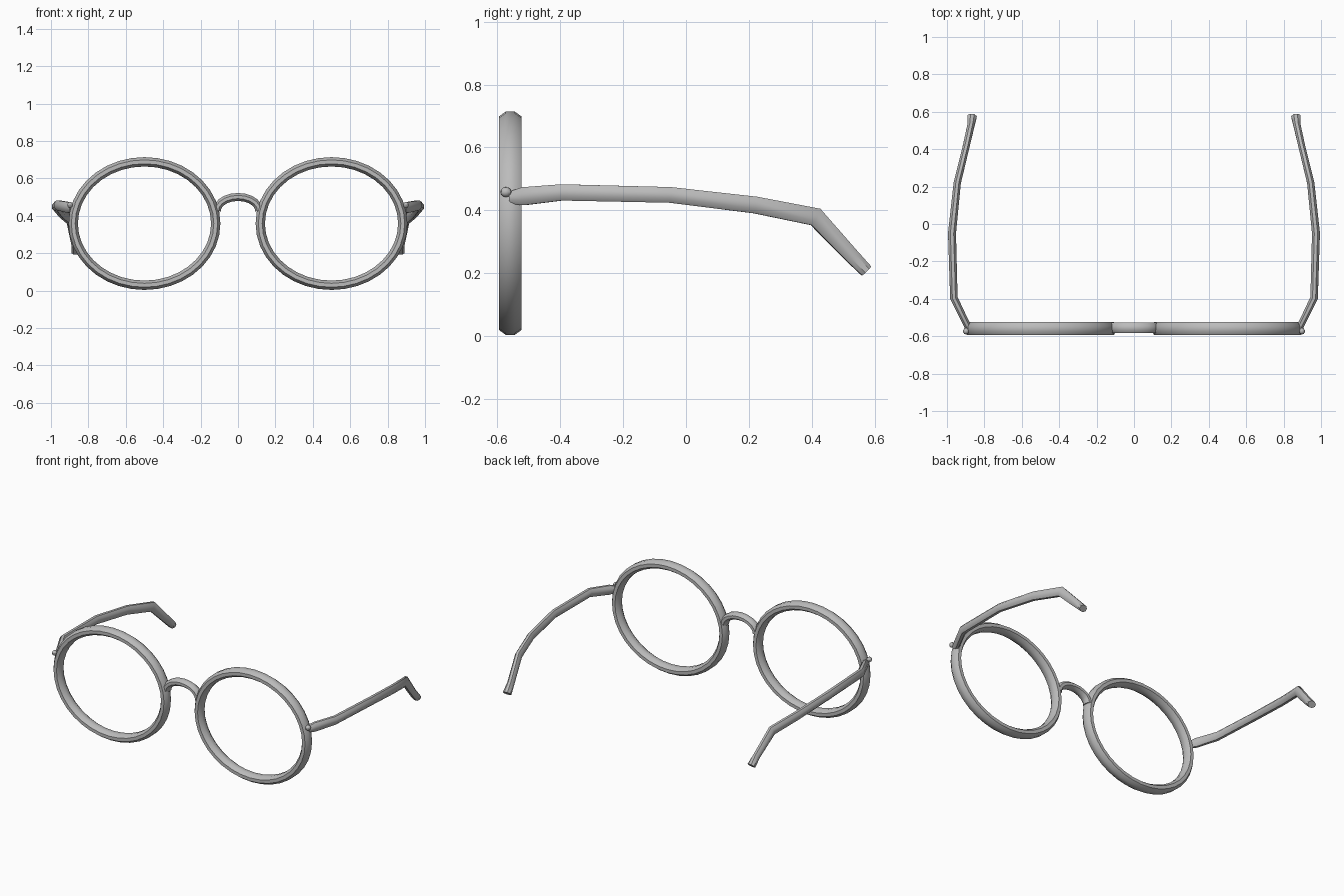
import bpy
import bmesh
from math import cos, sin, pi, radians
from mathutils import Vector

cube = bpy.data.objects.get("Cube")
if cube:
    bpy.data.objects.remove(cube)

GREY = (0.5, 0.5, 0.5, 1)
mat = bpy.data.materials.new("light grey frame")
mat.use_nodes = True
mat.diffuse_color = GREY
mat.node_tree.nodes["Principled BSDF"].inputs["Base Color"].default_value = GREY


def finish(name, bm, angle=35):
    bmesh.ops.recalc_face_normals(bm, faces=bm.faces)
    mesh = bpy.data.meshes.new(name)
    bm.to_mesh(mesh)
    bm.free()
    mesh.materials.append(mat)
    obj = bpy.data.objects.new(name, mesh)
    bpy.context.collection.objects.link(obj)
    bpy.ops.object.select_all(action="DESELECT")
    obj.select_set(True)
    bpy.context.view_layer.objects.active = obj
    bpy.ops.object.shade_smooth_by_angle(angle=radians(angle))
    return obj


def sweep(name, path, radii, axis, sides=8, closed=False, angle=35):
    """Tube along path; radii are (along axis, across axis) per point."""
    bm = bmesh.new()
    pts = [Vector(p) for p in path]
    n = len(pts)
    rings = []
    for i, p in enumerate(pts):
        before = pts[i - 1] if closed or i else p
        after = pts[(i + 1) % n] if closed or i < n - 1 else p
        d_in, d_out = (p - before).normalized(), (after - p).normalized()
        tangent = (d_in + d_out).normalized()
        across = tangent.cross(Vector(axis)).normalized()
        along = across.cross(tangent)
        ra, rb = radii[i]
        angles = [2 * pi * (k + 0.5) / sides for k in range(sides)]
        rings.append([bm.verts.new(p + along * ra * cos(a) + across * rb * sin(a)) for a in angles])
    for i in range(n if closed else n - 1):
        r, s = rings[i], rings[(i + 1) % n]
        for k in range(sides):
            j = (k + 1) % sides
            bm.faces.new((r[k], r[j], s[j], s[k]))
    if not closed:
        bm.faces.new(rings[0])
        bm.faces.new(rings[-1])
    return finish(name, bm, angle)


# Temple arm: position, then half height and half width
ARM = [
    ((0.885, -0.555, 0.44), (0.022, 0.020)),
    ((0.905, -0.515, 0.445), (0.031, 0.020)),
    ((0.963, -0.395, 0.457), (0.028, 0.022)),
    ((0.973, -0.05, 0.449), (0.027, 0.023)),
    ((0.945, 0.22, 0.417), (0.029, 0.021)),
    ((0.898, 0.412, 0.379), (0.032, 0.020)),
    ((0.871, 0.53, 0.252), (0.025, 0.021)),
    ((0.866, 0.574, 0.207), (0.022, 0.027)),
]
STEPS = 36

for side, label in ((1, "left"), (-1, "right")):
    # Oval rim
    ring = [2 * pi * i / STEPS for i in range(STEPS)]
    sweep(label + "_rim",
          [(side * 0.5 + 0.381 * cos(a), -0.559, 0.359 + 0.33 * sin(a)) for a in ring],
          [(0.038, 0.027)] * STEPS, (0, 1, 0), closed=True, angle=50)

    # Temple arm with bent ear tip
    sweep(label + "_temple", [(side * p[0], p[1], p[2]) for p, r in ARM],
          [r for p, r in ARM], (0, 0, 1), angle=40)

    # Hinge bead on the rim
    bm = bmesh.new()
    bmesh.ops.create_uvsphere(bm, u_segments=10, v_segments=6, radius=0.016)
    for v in bm.verts:
        v.co = Vector((side * 0.898 + v.co.x, -0.573 + v.co.y * 1.1, 0.458 + v.co.z))
    finish(label + "_hinge", bm)

# Arched nose bridge
arch = [pi * i / 10 for i in range(11)]
sweep("bridge",
      [(0.113 * cos(a), -0.555, 0.428 + 0.073 * sin(a)) for a in arch],
      [(0.030, 0.023)] * 11, (0, 1, 0), angle=50)
